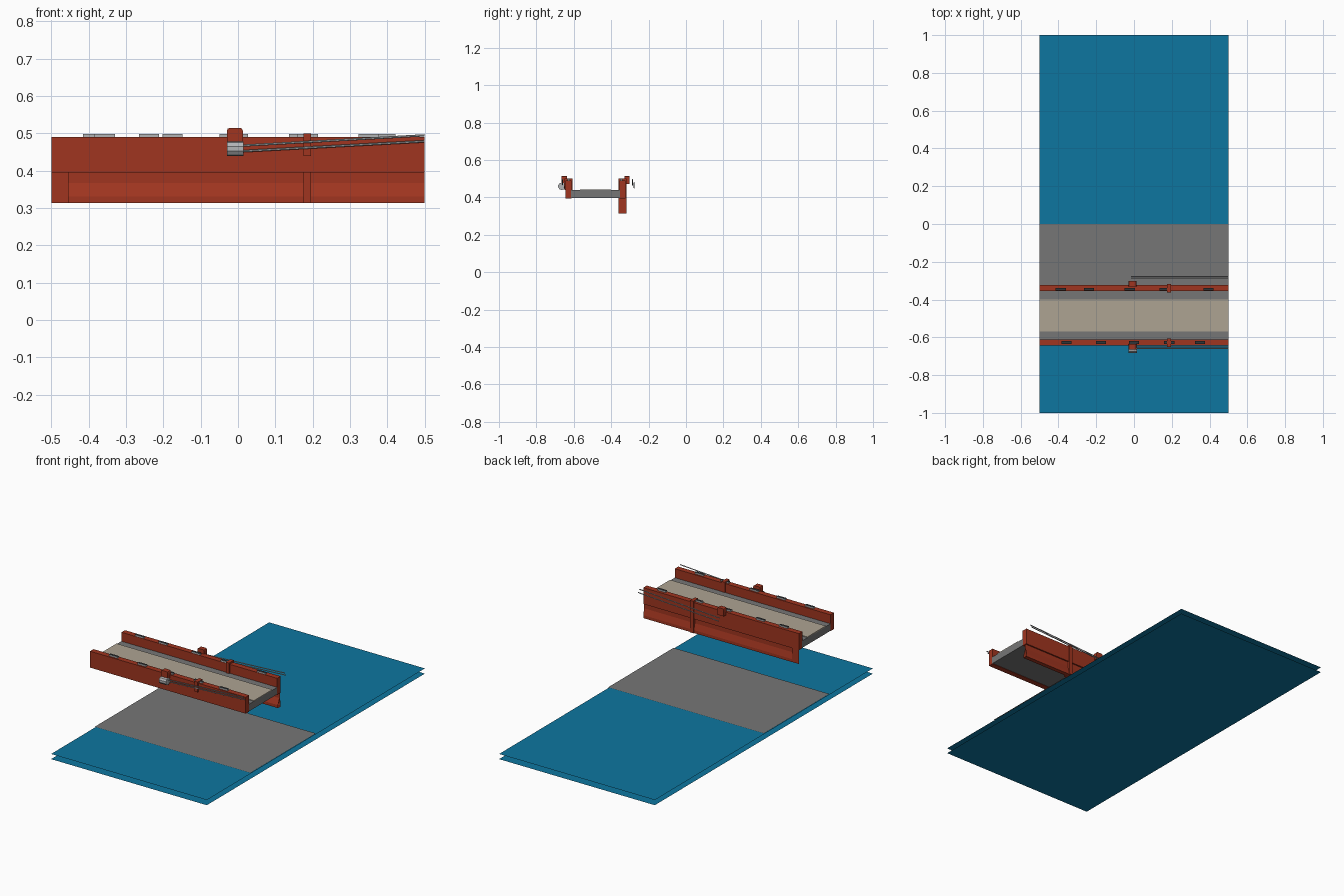
import bpy, bmesh, math
from mathutils import Vector

if "Cube" in bpy.data.objects:
    bpy.data.objects.remove(bpy.data.objects["Cube"])


def mat(name, rgb):
    m = bpy.data.materials.new(name)
    m.diffuse_color = (*rgb, 1)
    m.use_nodes = True
    m.node_tree.nodes["Principled BSDF"].inputs["Base Color"].default_value = m.diffuse_color
    return m


WATER = mat("water_blue", (0.004, 0.18, 0.35))
GREY = mat("concrete_grey", (0.18, 0.18, 0.18))
TAN = mat("road_tan", (0.42, 0.37, 0.29))
RED = mat("rust_red", (0.35, 0.035, 0.014))
STEEL = mat("light_steel", (0.45, 0.46, 0.47))
DARK = mat("dark_metal", (0.03, 0.035, 0.04))


def make(name, bm, *mats):
    me = bpy.data.meshes.new(name)
    bm.to_mesh(me)
    bm.free()
    ob = bpy.data.objects.new(name, me)
    bpy.context.collection.objects.link(ob)
    for m in mats:
        me.materials.append(m)
    return ob


def sheet(name, y0, y1, z, m):
    bm = bmesh.new()
    bm.faces.new([bm.verts.new(p) for p in
                  ((-.5, y0, z), (.5, y0, z), (.5, y1, z), (-.5, y1, z))])
    return make(name, bm, m)


def box(name, x0, x1, y0, y1, z0, z1, m, top=None, bevel=0):
    bm = bmesh.new()
    bmesh.ops.create_cube(bm, size=1)
    for v in bm.verts:
        v.co = Vector(((x0 + x1) / 2 + v.co.x * (x1 - x0),
                       (y0 + y1) / 2 + v.co.y * (y1 - y0),
                       (z0 + z1) / 2 + v.co.z * (z1 - z0)))
    if top:
        for f in bm.faces:
            f.material_index = int(f.normal.z > .9 or f.calc_center_median().z > z1 - 1e-5)
    if bevel:
        edges = [e for e in bm.edges if all(v.co.z > z1 - 1e-5 for v in e.verts)
                 and abs(e.verts[0].co.x - e.verts[1].co.x) < 1e-5]
        bmesh.ops.bevel(bm, geom=edges, offset=bevel, segments=2, affect='EDGES', profile=.5)
    return make(name, bm, *([m, top] if top else [m]))


def extrude_x(name, profile, x0, x1, m):
    """Open-ended strip of faces following a (y, z) profile."""
    bm = bmesh.new()
    a = [bm.verts.new((x0, y, z)) for y, z in profile]
    b = [bm.verts.new((x1, y, z)) for y, z in profile]
    for i in range(len(profile) - 1):
        bm.faces.new((a[i], a[i + 1], b[i + 1], b[i]))
    return make(name, bm, m)


def rod(name, p, q, r, m, sides=6):
    p, q = Vector(p), Vector(q)
    bm = bmesh.new()
    bmesh.ops.create_cone(bm, cap_ends=True, segments=sides, radius1=r, radius2=r,
                          depth=(q - p).length)
    rot = (q - p).to_track_quat('Z', 'Y').to_matrix()
    for v in bm.verts:
        v.co = rot @ v.co + (p + q) / 2
    return make(name, bm, m)


# Water layers and river bed strip
sheet("water_bottom", -1, 1, 0, WATER)
sheet("water_surface", -1, 1, .03, WATER)
sheet("ground_strip", -.6, 0, .035, GREY)

# Deck and road surface
box("deck", -.5, .5, -.615, -.352, .397, .438, GREY)
box("road_surface", -.5, .5, -.568, -.4, .436, .442, TAN)

# Side girders
box("front_girder", -.5, .5, -.643, -.611, .395, .49, RED)
box("back_girder", -.5, .5, -.355, -.323, .395, .49, RED)

# Lower web of the back girder, with a sloped bottom flange
extrude_x("back_girder_web", [(-.333, .395), (-.333, .367), (-.347, .331), (-.347, .314),
                              (-.322, .314), (-.322, .331), (-.331, .367), (-.331, .395)],
          -.455, .5, RED)
sheet_end = extrude_x("back_girder_end_plate", [(-.323, .395), (-.323, .314)], -.5, -.455, RED)

# Posts
box("back_post", .175, .196, -.362, -.317, .314, .5, RED)
box("front_post", .175, .196, -.65, -.606, .44, .5, RED)

# Cable clamps
box("front_clamp", -.03, .013, -.665, -.635, .472, .515, RED, bevel=.008)
box("back_clamp", -.03, .013, -.33, -.303, .472, .515, RED, bevel=.008)
rod("front_cable_drum", (-.03, -.664, .459), (.015, -.664, .459), .02, STEEL, 10)

# Cables
for side, y in (("front", -.656), ("back", -.282)):
    for i, (z0, z1) in enumerate(((.466, .495), (.451, .479))):
        rod(f"{side}_cable_{i}", (-.015, y - .004 + .009 * i, z0), (.5, y - .004 + .009 * i, z1), .003, STEEL)

# Cleats along the girder tops
for side, y, xs in (("front", -.627, (-.357, -.175, 0, .187, .35)),
                    ("back", -.346, (-.388, -.238, -.023, .163, .395))):
    for i, x in enumerate(xs):
        box(f"{side}_cleat_{i}", x - .027, x + .027, y - .007, y + .007, .489, .499, STEEL, DARK)
